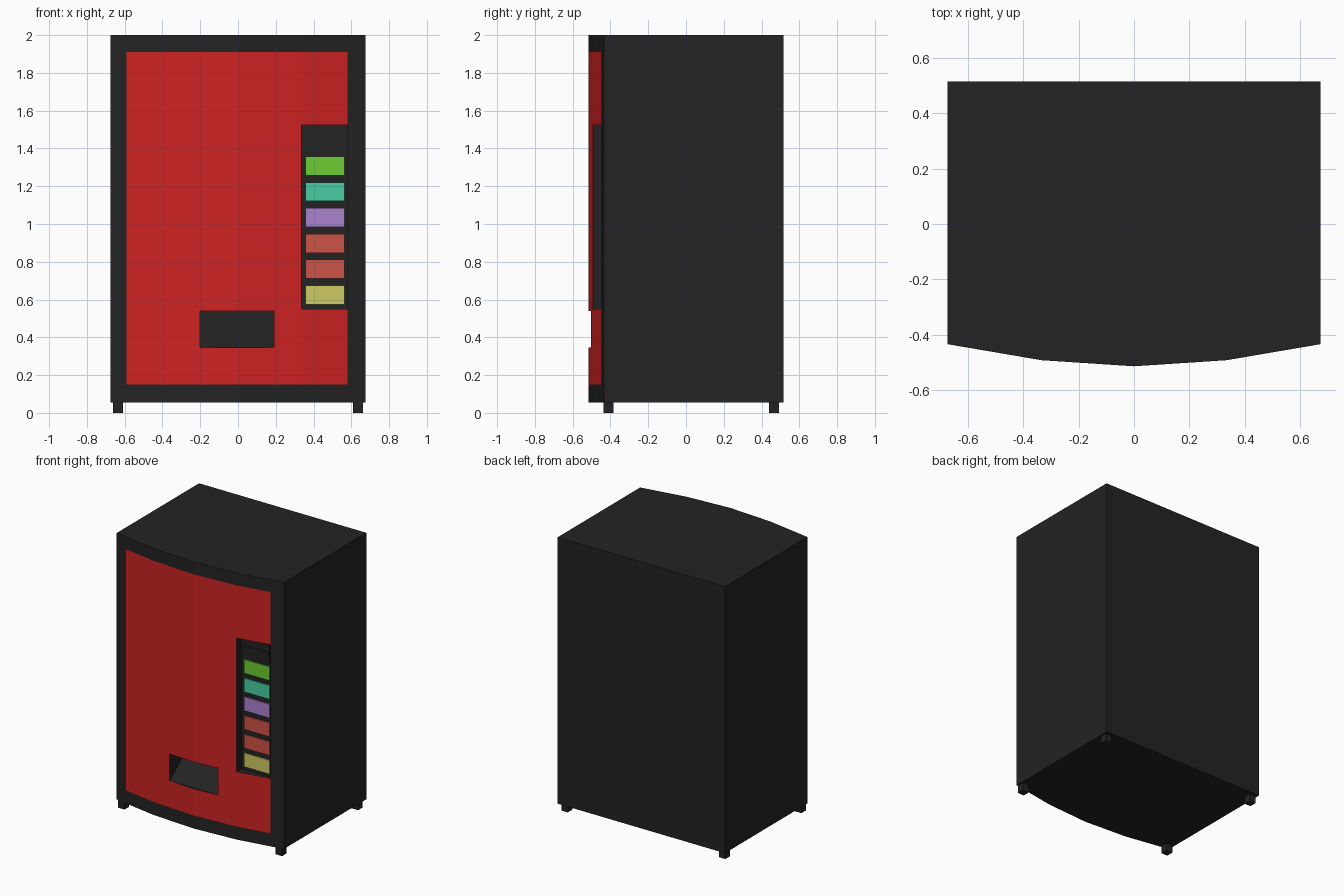
import bpy, bmesh

if "Cube" in bpy.data.objects:
    bpy.data.objects.remove(bpy.data.objects["Cube"])


def material(name, rgb):
    m = bpy.data.materials.new(name)
    lin = [(c / 255 / 12.92) if c < 11 else ((c / 255 + 0.055) / 1.055) ** 2.4 for c in rgb]
    m.diffuse_color = (*lin, 1)
    m.use_nodes = True
    m.node_tree.nodes["Principled BSDF"].inputs["Base Color"].default_value = m.diffuse_color
    return m


BLACK = material("charcoal", (35, 35, 35))
RED = material("red", (206, 35, 35))
GREEN = material("green", (108, 206, 52))
TEAL = material("teal", (73, 206, 162))
PURPLE = material("purple", (170, 130, 206))
CORAL = material("coral", (206, 84, 71))
YELLOW = material("yellow", (206, 203, 99))


def box(name, x0, x1, y0, y1, z0, z1, mat):
    bm = bmesh.new()
    bmesh.ops.create_cube(bm, size=1)
    for v in bm.verts:
        v.co.x = x0 if v.co.x < 0 else x1
        v.co.y = y0 if v.co.y < 0 else y1
        v.co.z = z0 if v.co.z < 0 else z1
    me = bpy.data.meshes.new(name)
    bm.to_mesh(me)
    bm.free()
    me.materials.append(mat)
    ob = bpy.data.objects.new(name, me)
    bpy.context.collection.objects.link(ob)
    return ob


# Bowed front profile: depth at a given x
KNOTS = [(0, -0.515), (0.335, -0.493), (0.675, -0.435)]


def front_y(x):
    x = abs(x)
    for (xa, ya), (xb, yb) in zip(KNOTS, KNOTS[1:]):
        if x <= xb:
            return ya + (yb - ya) * (x - xa) / (xb - xa)
    return KNOTS[-1][1]


# Cabinet: front grid with a red panel and two openings
XS = [-0.675, -0.59, -0.335, -0.2, 0, 0.19, 0.335, 0.58, 0.675]
ZS = [0.055, 0.15, 0.345, 0.54, 0.55, 1.525, 1.91, 2.0]
BACK = 0.515
SLOT = (-0.2, 0.19, 0.345, 0.54)
KEYPAD = (0.335, 0.58, 0.55, 1.525)
PANEL = (-0.59, 0.58, 0.15, 1.91)

bm = bmesh.new()


def face(points, mat=0):
    f = bm.faces.new([bm.verts.new(p) for p in points])
    f.material_index = mat


def inside(r, x, z):
    return r[0] < x < r[1] and r[2] < z < r[3]


def fr(x, z):
    return (x, front_y(x), z)


for xa, xb in zip(XS, XS[1:]):
    for za, zb in zip(ZS, ZS[1:]):
        cx, cz = (xa + xb) / 2, (za + zb) / 2
        if inside(SLOT, cx, cz) or inside(KEYPAD, cx, cz):
            continue
        face([fr(xa, za), fr(xb, za), fr(xb, zb), fr(xa, zb)], int(inside(PANEL, cx, cz)))

# Cabinet top, bottom, sides and back
w, z0, z1 = XS[-1], ZS[0], ZS[-1]
for z in (z0, z1):
    face([fr(x, z) for x in XS] + [(w, BACK, z), (-w, BACK, z)])
for x in (-w, w):
    face([fr(x, z) for z in ZS] + [(x, BACK, z1), (x, BACK, z0)])
face([(-w, BACK, z0), (w, BACK, z0), (w, BACK, z1), (-w, BACK, z1)])

# Keypad recess with a flat back
xa, xb, za, zb = KEYPAD
ky = -0.436
face([(xa, ky, za), (xb, ky, za), (xb, ky, zb), (xa, ky, zb)])
for z in (za, zb):
    face([fr(xa, z), fr(xb, z), (xb, ky, z), (xa, ky, z)])
for x in (xa, xb):
    zz = [z for z in ZS if za <= z <= zb]
    face([fr(x, z) for z in zz] + [(x, ky, zb), (x, ky, za)])

# Delivery slot with a sloping chute
xa, xb, za, zb = SLOT
sy = -0.25
face([fr(xa, za), fr(xb, za), (xb, sy, zb), (xa, sy, zb)])
face([fr(xa, za), fr(0, za), fr(xb, za)])
face([fr(xa, zb), fr(0, zb), fr(xb, zb), (xb, sy, zb), (xa, sy, zb)])
for x in (xa, xb):
    face([fr(x, za), fr(x, zb), (x, sy, zb)])

bmesh.ops.remove_doubles(bm, verts=bm.verts[:], dist=1e-5)
bmesh.ops.recalc_face_normals(bm, faces=bm.faces[:])
me = bpy.data.meshes.new("cabinet")
bm.to_mesh(me)
bm.free()
me.materials.append(BLACK)
me.materials.append(RED)
bpy.context.collection.objects.link(bpy.data.objects.new("cabinet", me))

# Selection buttons
for i, mat in enumerate([GREEN, TEAL, PURPLE, CORAL, CORAL, YELLOW]):
    top = 1.357 - 0.1365 * i
    box(f"button_{i + 1}", 0.358, 0.564, -0.444, -0.43, top - 0.1, top, mat)

# Coin unit and its slot bar
box("coin_plate", 0.358, 0.564, -0.442, -0.43, 1.382, 1.515, BLACK)
box("coin_bar", 0.364, 0.558, -0.449, -0.44, 1.43, 1.462, BLACK)

# Feet
for sx in (-1, 1):
    for side, ya in (("front", -0.437), ("back", 0.44)):
        xs = sorted((sx * 0.61, sx * 0.662))
        box(f"{side}_foot_{'left' if sx < 0 else 'right'}", *xs, ya, ya + 0.052, 0, 0.06, BLACK)
